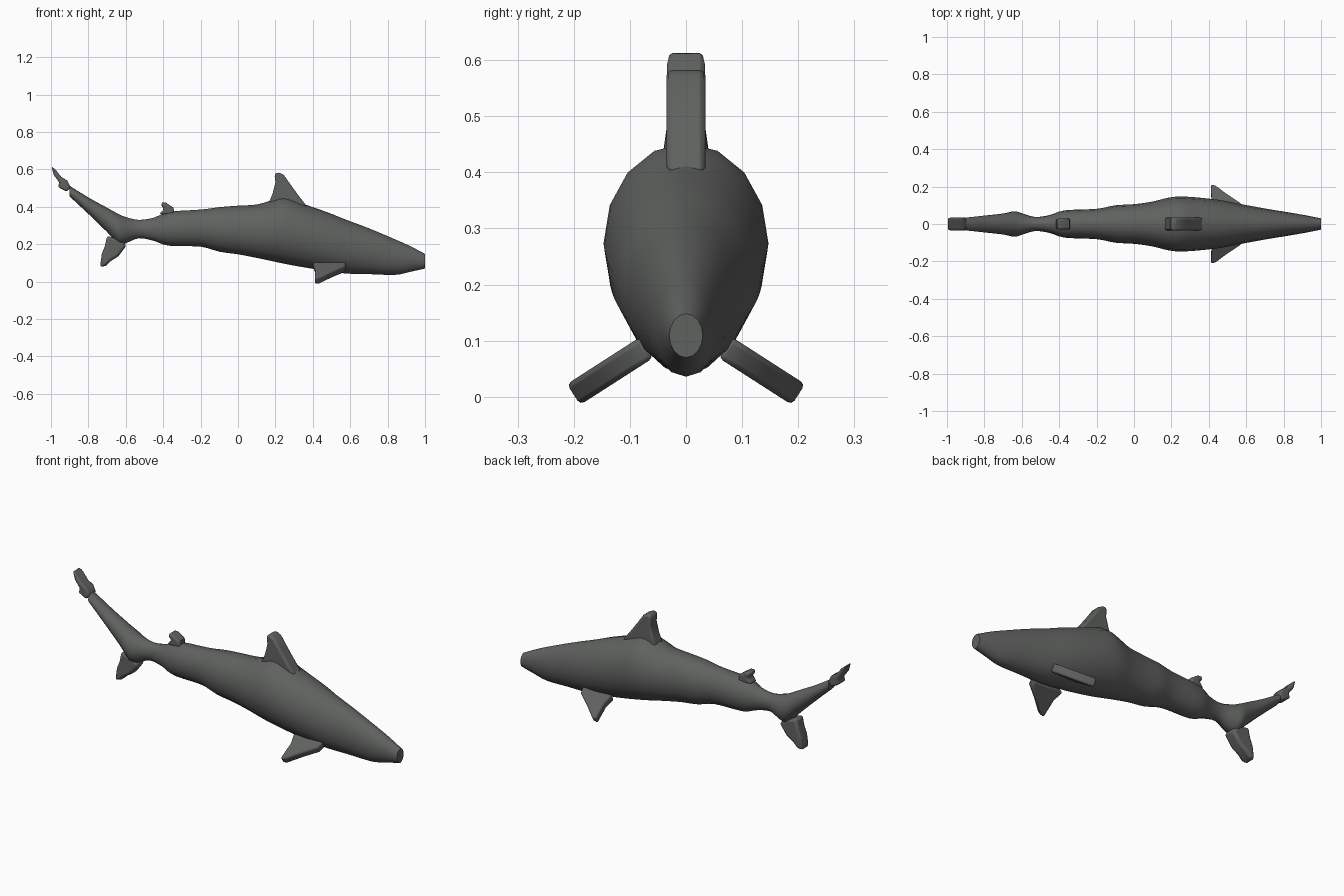
import bpy, bmesh
from math import sin, cos, pi, radians
from mathutils import Vector

cube = bpy.data.objects.get("Cube")
if cube:
    bpy.data.objects.remove(cube, do_unlink=True)

SIDES = 16    # sides of the body cross-section
STEPS = 3     # rings between neighbouring stations

# Slate grey skin
skin = bpy.data.materials.new("slate_grey")
skin.use_nodes = True
colour = (0.116, 0.122, 0.116, 1)
skin.diffuse_color = colour
skin.node_tree.nodes["Principled BSDF"].inputs["Base Color"].default_value = colour


def make_object(name, bm, angle):
    """Turn a bmesh into a shaded object."""
    bmesh.ops.recalc_face_normals(bm, faces=bm.faces)
    mesh = bpy.data.meshes.new(name)
    bm.to_mesh(mesh)
    bm.free()
    mesh.materials.append(skin)
    obj = bpy.data.objects.new(name, mesh)
    bpy.context.collection.objects.link(obj)
    bpy.ops.object.select_all(action="DESELECT")
    obj.select_set(True)
    bpy.context.view_layer.objects.active = obj
    bpy.ops.object.shade_smooth_by_angle(angle=radians(angle))
    return obj


def smooth_stations(stations):
    """Pass a gentle curve through the stations."""
    points = [Vector(s) for s in stations]
    last = len(points) - 1
    result = []
    for i in range(last):
        a, b = points[i], points[i + 1]
        before, after = points[max(i - 1, 0)], points[min(i + 2, last)]
        for k in range(STEPS):
            t = k / STEPS
            result.append(0.5 * (2 * a + (b - before) * t
                          + (2 * before - 5 * a + 4 * b - after) * t ** 2
                          + (3 * a - before - 3 * b + after) * t ** 3))
    return result + [points[-1]]


def loft(name, stations):
    """Skin elliptical rings given as x, bottom, top, half width."""
    bm = bmesh.new()
    rings = []
    for x, low, high, width in smooth_stations(stations):
        middle, half = (low + high) / 2, (high - low) / 2
        rings.append([bm.verts.new((x, width * sin(2 * pi * i / SIDES),
                                    middle + half * cos(2 * pi * i / SIDES)))
                      for i in range(SIDES)])
    for a, b in zip(rings, rings[1:]):
        for i in range(SIDES):
            j = (i + 1) % SIDES
            bm.faces.new((a[i], a[j], b[j], b[i]))
    bm.faces.new(rings[0])
    bm.faces.new(rings[-1])
    return make_object(name, bm, 50)


def fin(name, outline, half, place=lambda u, v, w: (u, w, v)):
    """Extrude a fin outline both ways and round its rim."""
    bm = bmesh.new()
    sides = [[bm.verts.new(place(u, v, w)) for u, v in outline]
             for w in (-half, half)]
    count = len(outline)
    for i in range(count):
        j = (i + 1) % count
        bm.faces.new((sides[0][i], sides[0][j], sides[1][j], sides[1][i]))
    for side in sides:
        bm.faces.new(side)
    obj = make_object(name, bm, 40)
    bevel = obj.modifiers.new("rounded_rim", "BEVEL")
    bevel.width = half * 0.4
    bevel.segments = 2
    bevel.limit_method = "ANGLE"
    bevel.angle_limit = radians(50)
    return obj


# Body from snout to the upper tail lobe
loft("body", [
    (1, .07, .148, .03), (.92, .052, .19, .046), (.84, .036, .226, .06),
    (.7, .04, .285, .083), (.58, .043, .33, .105), (.48, .056, .37, .125),
    (.36, .075, .412, .14), (.25, .095, .452, .147), (.18, .11, .435, .14),
    (.1, .127, .412, .12), (0, .146, .406, .106), (-.1, .16, .398, .1),
    (-.2, .187, .385, .081), (-.37, .192, .373, .073),
    (-.45, .218, .342, .048), (-.53, .232, .33, .038),
    (-.6, .205, .345, .058), (-.64, .203, .362, .068),
    (-.7, .265, .395, .056), (-.8, .362, .45, .045), (-.9, .455, .512, .034)])

# Fins along the spine
fin("dorsal_fin", [(.16, .41), (.185, .47), (.2, .53), (.195, .575), (.215, .585),
                   (.245, .57), (.28, .52), (.32, .465), (.37, .4)], .035)
fin("rear_dorsal_fin", [(-.42, .36), (-.395, .39), (-.412, .405), (-.408, .425),
                        (-.385, .422), (-.345, .395), (-.34, .36)], .03)

# Tail lobes
fin("upper_tail_tip", [(-.998, .617), (-.975, .598), (-.945, .56), (-.912, .54),
                       (-.895, .505), (-.915, .48), (-.962, .505),
                       (-.955, .53), (-.985, .57)], .034)
fin("lower_tail_lobe", [(-.738, .077), (-.705, .085), (-.68, .11), (-.64, .135),
                        (-.595, .195), (-.63, .225), (-.7, .245),
                        (-.712, .19), (-.728, .15)], .035)

# Pectoral fins, drooping outwards from the belly
for label, side in (("left", 1), ("right", -1)):
    def droop(u, v, w, side=side):
        return u, side * (.07 + v * .84 + w * .54), .088 - v * .54 + w * .84
    fin(label + "_pectoral_fin",
        [(.4, 0), (.415, .06), (.41, .157), (.435, .152),
         (.5, .095), (.57, .04), (.58, 0)], .022, droop).rotation_euler.z = 0
